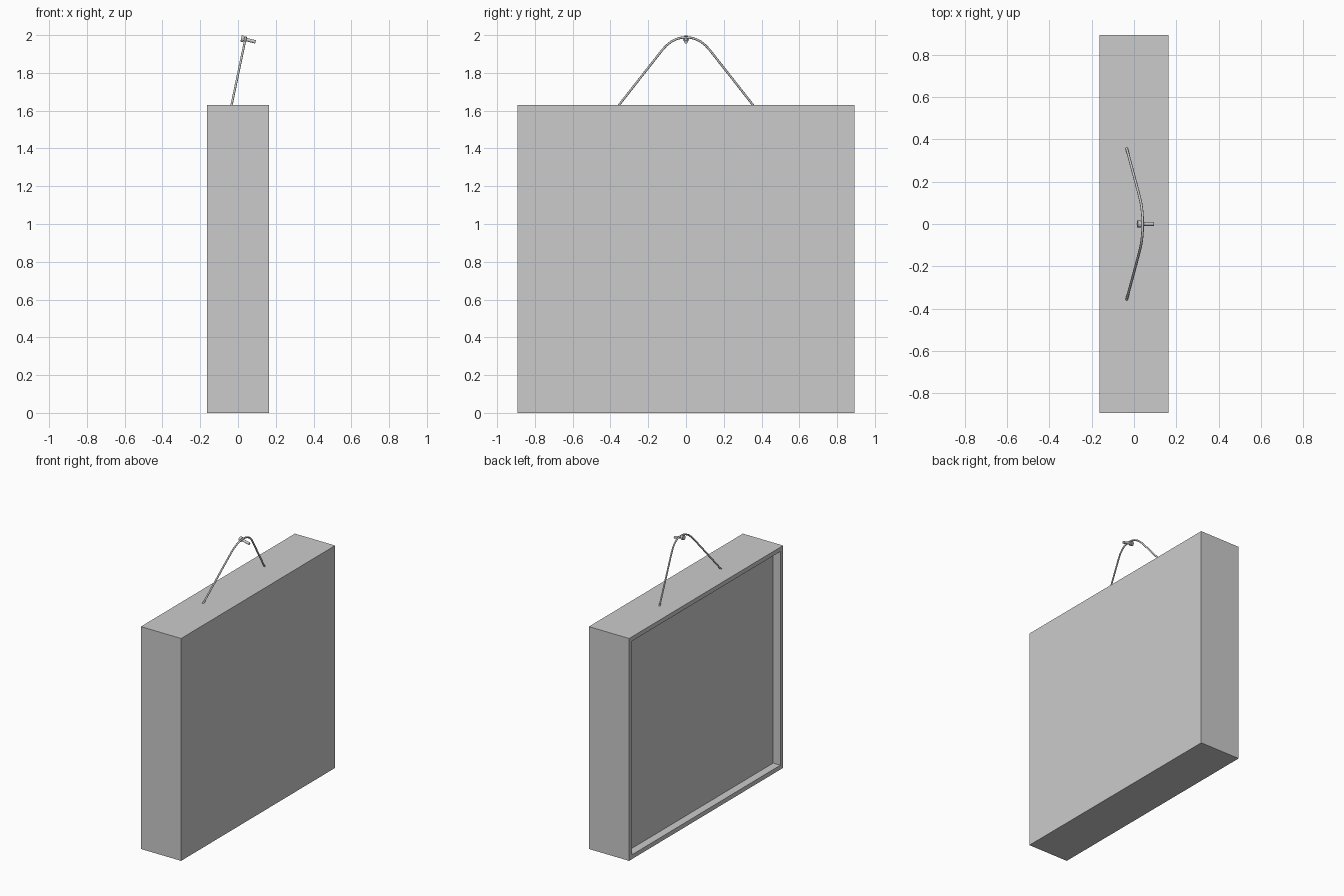
import bpy, bmesh, math
from mathutils import Vector

if "Cube" in bpy.data.objects:
    bpy.data.objects.remove(bpy.data.objects["Cube"])


def mesh_object(name, bm):
    bmesh.ops.recalc_face_normals(bm, faces=bm.faces)
    mesh = bpy.data.meshes.new(name)
    bm.to_mesh(mesh)
    bm.free()
    obj = bpy.data.objects.new(name, mesh)
    bpy.context.collection.objects.link(obj)
    return obj


# Deep panel with a recessed face on the -x side
X0, X1, HALF_Y, TOP = -0.163, 0.163, 0.892, 1.63
RIM, DEPTH = 0.032, 0.058
bm = bmesh.new()
bmesh.ops.create_cube(bm, size=1)
for v in bm.verts:
    v.co = (X1 if v.co.x > 0 else X0, v.co.y * 2 * HALF_Y, (v.co.z + 0.5) * TOP)
bm.normal_update()
face = min(bm.faces, key=lambda f: f.calc_center_median().x)
bmesh.ops.inset_region(bm, faces=[face], thickness=RIM, use_even_offset=True)
inner = bmesh.ops.extrude_discrete_faces(bm, faces=[face])["faces"]
bmesh.ops.translate(bm, verts=inner[0].verts, vec=(DEPTH, 0, 0))
mesh_object("framed_panel", bm)

# Hanging cord: straight legs joined by a rounded bend, leaning towards +x
half = [(0.357, 1.627), (0.24, 1.776), (0.128, 1.918), (0.105, 1.944),
        (0.08, 1.964), (0.054, 1.978), (0.027, 1.986)]
path = [(-y, z) for y, z in half] + [(0, 1.988)] + half[::-1]
curve = bpy.data.curves.new("hanging_cord", 'CURVE')
curve.dimensions = '3D'
curve.bevel_depth = 0.006
curve.bevel_resolution = 2
curve.use_fill_caps = True
spline = curve.splines.new('POLY')
spline.points.add(len(path) - 1)
for p, (y, z) in zip(spline.points, path):
    p.co = (-0.034 + (z - 1.63) * 0.21, y, z, 1)
spline.use_smooth = True
cord = bpy.data.objects.new("hanging_cord", curve)
bpy.context.collection.objects.link(cord)


# Nail: wide head and slimmer shaft on one tilted axis
def rod(name, a, b, radius):
    a, b = Vector(a), Vector(b)
    bm = bmesh.new()
    bmesh.ops.create_cone(bm, cap_ends=True, segments=12,
                          radius1=radius, radius2=radius, depth=(b - a).length)
    obj = mesh_object(name, bm)
    obj.location = (a + b) / 2
    obj.rotation_euler = (b - a).to_track_quat('Z', 'Y').to_euler()


rod("nail_head", (0.016, 0, 1.982), (0.032, 0, 1.979), 0.017)
rod("nail_shaft", (0.028, 0, 1.98), (0.093, 0, 1.964), 0.009)
